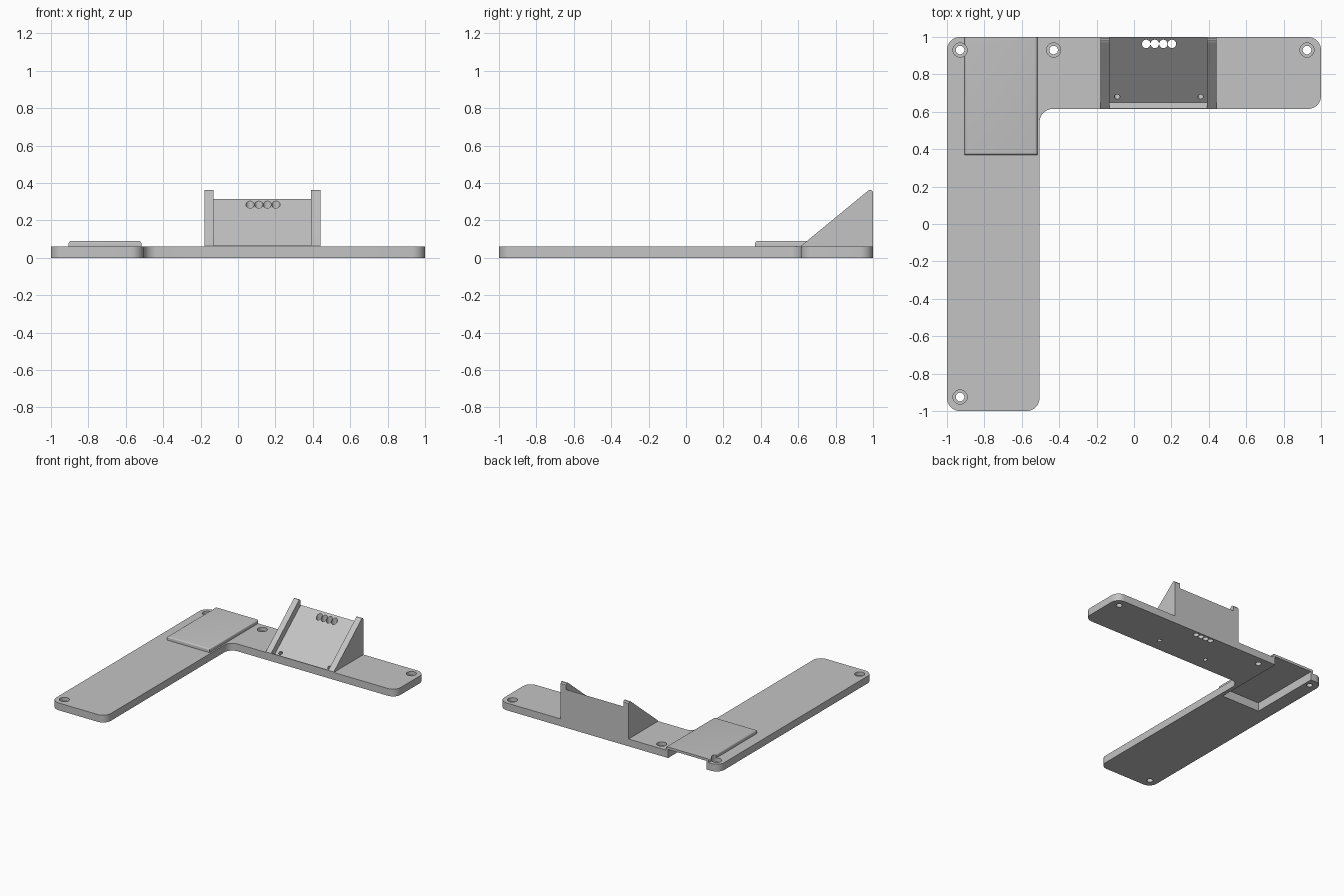
import bpy, bmesh, math
from mathutils import Vector, Matrix

if "Cube" in bpy.data.objects:
    bpy.data.objects.remove(bpy.data.objects["Cube"], do_unlink=True)

grey = bpy.data.materials.new("matte grey")
grey.use_nodes = True
GREY = (0.55, 0.55, 0.55, 1)
grey.diffuse_color = GREY
grey.node_tree.nodes["Principled BSDF"].inputs["Base Color"].default_value = GREY


def make_object(name, bm):
    bmesh.ops.recalc_face_normals(bm, faces=bm.faces)
    mesh = bpy.data.meshes.new(name)
    bm.to_mesh(mesh)
    bm.free()
    mesh.materials.append(grey)
    obj = bpy.data.objects.new(name, mesh)
    bpy.context.collection.objects.link(obj)
    return obj


def prism(name, points, offset):
    """Extrude a closed loop of 3D points along an offset."""
    bm = bmesh.new()
    face = bm.faces.new([bm.verts.new(p) for p in points])
    grown = bmesh.ops.extrude_face_region(bm, geom=[face])["geom"]
    moved = [v for v in grown if isinstance(v, bmesh.types.BMVert)]
    bmesh.ops.translate(bm, verts=moved, vec=offset)
    return make_object(name, bm)


def side_prism(name, profile, x0, x1):
    return prism(name, [(x0, y, z) for y, z in profile], (x1 - x0, 0, 0))


def box(name, x0, x1, y0, y1, z0, z1):
    return side_prism(name, [(y0, z0), (y1, z0), (y1, z1), (y0, z1)], x0, x1)


def cylinder(name, centre, radius, depth, tilt=0):
    bm = bmesh.new()
    matrix = Matrix.Translation(centre) @ Matrix.Rotation(tilt, 4, 'X')
    bmesh.ops.create_cone(bm, cap_ends=True, segments=32, radius1=radius,
                          radius2=radius, depth=depth, matrix=matrix)
    return make_object(name, bm)


def rounded(corners, radius, steps=10):
    """Fillet every corner of a right-angled outline."""
    out = []
    for i, p in enumerate(corners):
        p = Vector(p)
        a = (Vector(corners[i - 1]) - p).normalized()
        b = (Vector(corners[(i + 1) % len(corners)]) - p).normalized()
        centre = p + radius * (a + b)
        for k in range(steps + 1):
            t = math.pi / 2 * k / steps
            out.append(centre - radius * (b * math.cos(t) + a * math.sin(t)))
    return out


def combine(target, other, operation):
    mod = target.modifiers.new("combine", 'BOOLEAN')
    mod.operation, mod.solver, mod.object = operation, 'EXACT', other
    bpy.context.view_layer.objects.active = target
    bpy.ops.object.modifier_apply(modifier=mod.name)
    bpy.data.objects.remove(other, do_unlink=True)


# L-shaped base plate
T = 0.06
outline = rounded([(-1, -1), (-0.505, -1), (-0.505, 0.615),
                   (1, 0.615), (1, 1), (-1, 1)], 0.07)
plate = prism("bracket_plate", [(p.x, p.y, 0) for p in outline], (0, 0, T))

# Raised cover over the pocket, top edges softened except at the open back
cover = box("pocket_cover", -0.905, -0.517, 0.37, 1, 0.02, 0.09)
bm = bmesh.new()
bm.from_mesh(cover.data)
edges = [e for e in bm.edges
         if all(v.co.z > 0.08 for v in e.verts)
         and not all(v.co.y > 0.99 for v in e.verts)]
bmesh.ops.bevel(bm, geom=edges, offset=0.012, segments=4, profile=0.5,
                affect='EDGES')
bm.to_mesh(cover.data)
bm.free()
combine(plate, cover, 'UNION')

# Sloped cradle with rounded peak
SLOPE = 0.82
tilt = math.atan(SLOPE)
profile = [(0.615, 0.02), (0.615, T + 0.004), (0.965, 0.352), (0.974, 0.36),
           (0.983, 0.364), (0.992, 0.362), (1, 0.352), (1, 0.02)]
combine(plate, side_prism("cradle", profile, -0.178, 0.44), 'UNION')

# Recess between the side rails, with a lip square to the slope
foot = Vector((0.65, 0.028))
up = Vector((-math.sin(tilt), math.cos(tilt)))
recess = [foot, foot + Vector((0.45, 0.45 * SLOPE)), (1.1, 0.7), foot + up * 0.5]
combine(plate, side_prism("recess", recess, -0.13, 0.39), 'DIFFERENCE')

# Pocket open below and at the back
combine(plate, box("pocket", -0.885, -0.537, 0.39, 1.1, -0.1, 0.07), 'DIFFERENCE')

# Counterbored mounting holes
for x, y in [(-0.93, 0.93), (-0.43, 0.93), (0.925, 0.93), (-0.93, -0.925)]:
    combine(plate, cylinder("bolt_hole", (x, y, 0), 0.023, 0.4), 'DIFFERENCE')
    combine(plate, cylinder("bolt_head", (x, y, 0.13), 0.038, 0.2), 'DIFFERENCE')

# Row of vertical pin holes
for i in range(4):
    combine(plate, cylinder("pin_hole", (0.065 + 0.046 * i, 0.963, 0.2), 0.0225, 0.8),
            'DIFFERENCE')

# Small screw holes square to the slope
for x in (-0.09, 0.356):
    combine(plate, cylinder("screw_hole", (x, 0.68, 0.053), 0.015, 0.3, tilt),
            'DIFFERENCE')

# Smooth the curved walls only
bpy.ops.object.select_all(action='DESELECT')
plate.select_set(True)
bpy.context.view_layer.objects.active = plate
bpy.ops.object.shade_smooth_by_angle(angle=math.radians(30))
